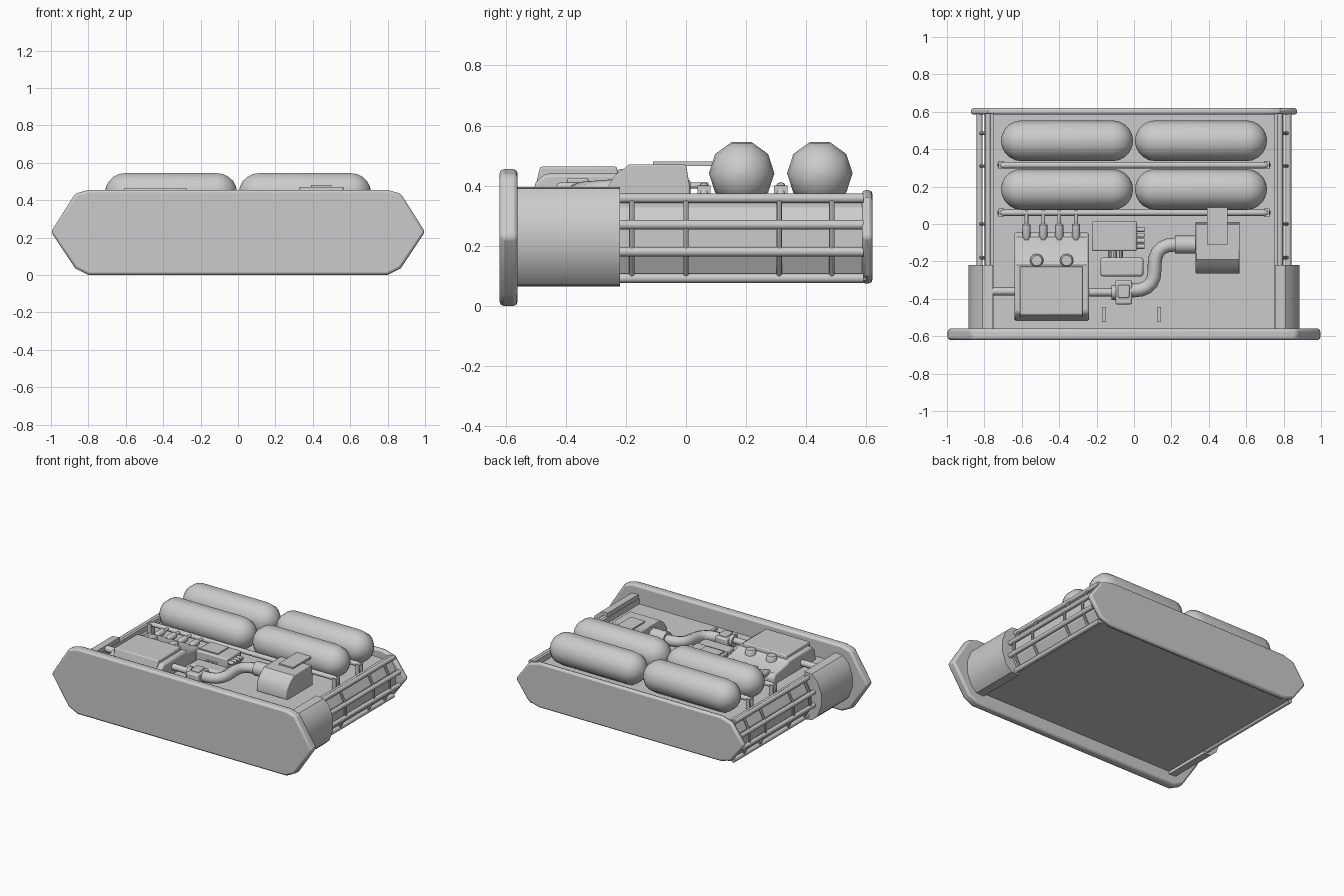
import bpy, bmesh
from math import radians, sin, cos, pi
from mathutils import Vector

if "Cube" in bpy.data.objects:
    bpy.data.objects.remove(bpy.data.objects["Cube"], do_unlink=True)

grey = bpy.data.materials.new("plain grey metal")
grey.use_nodes = True
grey.diffuse_color = (0.6, 0.6, 0.6, 1)
grey.node_tree.nodes["Principled BSDF"].inputs["Base Color"].default_value = (0.6, 0.6, 0.6, 1)


def finish(name, bm, bevel=0, smooth=35):
    bmesh.ops.recalc_face_normals(bm, faces=bm.faces[:])
    mesh = bpy.data.meshes.new(name)
    bm.to_mesh(mesh)
    bm.free()
    mesh.materials.append(grey)
    ob = bpy.data.objects.new(name, mesh)
    bpy.context.collection.objects.link(ob)
    if bevel:
        mod = ob.modifiers.new("Bevel", "BEVEL")
        mod.width, mod.segments, mod.limit_method = bevel, 2, "ANGLE"
        mod.angle_limit = radians(40)
    bpy.ops.object.select_all(action="DESELECT")
    bpy.context.view_layer.objects.active = ob
    ob.select_set(True)
    if smooth:
        bpy.ops.object.shade_smooth_by_angle(angle=radians(smooth))
    return ob


def prism(name, pts, axis, a, b, bevel=0, smooth=35):
    """Extrude a profile from a to b; points are (x, z) along y, (y, z) along x."""
    bm = bmesh.new()
    put = (lambda p, t: (p[0], t, p[1])) if axis == "y" else (lambda p, t: (t, p[0], p[1]))
    face = bm.faces.new([bm.verts.new(put(p, a)) for p in pts])
    out = bmesh.ops.extrude_face_region(bm, geom=[face])
    move = Vector(put((0, 0), b - a))
    bmesh.ops.translate(bm, vec=move, verts=[v for v in out["geom"] if isinstance(v, bmesh.types.BMVert)])
    return finish(name, bm, bevel, smooth)


def box(name, x, y, z, bevel=0):
    return prism(name, [(x[0], z[0]), (x[1], z[0]), (x[1], z[1]), (x[0], z[1])], "y", y[0], y[1], bevel)


def lathe(name, profile, start, axis, sides=12, turn=0):
    """Turn (distance, radius) points around an axis, closing both ends."""
    bm = bmesh.new()
    axis = Vector(axis).normalized()
    u = axis.orthogonal().normalized() if abs(axis.z) > 0.9 else Vector((0, 0, 1)).cross(axis).normalized()
    w = axis.cross(u)
    rings = []
    for d, r in profile:
        angles = [turn + 2 * pi * i / sides for i in range(sides)]
        rings.append([bm.verts.new(Vector(start) + axis * d + (u * cos(t) + w * sin(t)) * r) for t in angles])
    for p, q in zip(rings, rings[1:]):
        for i in range(sides):
            j = (i + 1) % sides
            bm.faces.new((p[i], p[j], q[j], q[i]))
    bm.faces.new(rings[0])
    bm.faces.new(rings[-1])
    return finish(name, bm, smooth=40)


def rod(name, a, b, r, sides=10):
    d = Vector(b) - Vector(a)
    return lathe(name, [(0, r), (d.length, r)], a, d, sides)


def pipe(name, pts, r, bend=0.05):
    """Tube along a path whose corners are rounded."""
    pts = [Vector(p) for p in pts]
    path = [pts[0]]
    for before, p, after in zip(pts, pts[1:], pts[2:]):
        a = p + (before - p).normalized() * bend
        b = p + (after - p).normalized() * bend
        for i in range(6):
            t = i / 5
            path.append(a * (1 - t) ** 2 + p * 2 * t * (1 - t) + b * t * t)
    path.append(pts[-1])
    curve = bpy.data.curves.new(name, "CURVE")
    curve.dimensions, curve.bevel_depth, curve.bevel_resolution = "3D", r, 2
    curve.use_fill_caps = True
    spline = curve.splines.new("POLY")
    spline.points.add(len(path) - 1)
    for point, co in zip(spline.points, path):
        point.co = (*co, 1)
    curve.materials.append(grey)
    ob = bpy.data.objects.new(name, curve)
    bpy.context.collection.objects.link(ob)


def mirrored(half):
    return half + [(-x, z) for x, z in reversed(half)]


# Hull, deck and end plates
DECK = 0.33
prism("hull", mirrored([(0.755, 0.085), (0.80, 0.17), (0.80, 0.28), (0.77, DECK)]), "y", -0.57, 0.60, smooth=0)
prism("front_plate", mirrored([(0.80, 0), (0.87, 0.035), (1, 0.23), (0.87, 0.435), (0.80, 0.455)]),
      "y", -0.62, -0.56, 0.014)
prism("back_plate", mirrored([(0.70, 0.075), (0.78, 0.10), (0.875, 0.23), (0.78, 0.36), (0.70, 0.385)]),
      "y", 0.585, 0.62, 0.012)

# Side shells, wall lips, rails and ribs, repeated on both sides
RAILS = [(0.775, 0.092), (0.825, 0.18), (0.825, 0.27), (0.78, 0.358)]
for s, side in ((1, "left"), (-1, "right")):
    shell = [(0.755, 0.395), (0.81, 0.39), (0.855, 0.35), (0.885, 0.27), (0.885, 0.19),
             (0.855, 0.11), (0.81, 0.07), (0.755, 0.065)]
    prism(side + "_shell", [(s * x, z) for x, z in shell], "y", -0.565, -0.22)
    box(side + "_wall_lip", sorted((s * 0.75, s * 0.772)), (-0.565, 0.59), (0.30, 0.368))
    for x, z in RAILS:
        rod(side + "_rail", (s * x, -0.25, z), (s * x, 0.59, z), 0.016)
    for y in (-0.18, 0, 0.31, 0.485):
        for (x, z), (x2, z2) in zip(RAILS, RAILS[1:]):
            rod(side + "_rib", (s * x, y, z), (s * x2, y, z2), 0.009, 8)

# Four gas tanks with rounded ends
R = 0.109
cap = [(R - R * cos(a), max(0.004, R * sin(a))) for a in [i * pi / 10 for i in range(6)]]
LENGTH = 0.706
capsule = cap + [(LENGTH - d, r) for d, r in reversed(cap)]
for x in (-0.711, 0.005):
    for y in (0.185, 0.445):
        lathe("gas_tank", capsule, (x, y, 0.441), (1, 0, 0), 10)

# Tank cradle bars bent down to the deck
for y in (0.06, 0.315):
    pipe("tank_cradle", [(-0.715, y, DECK), (-0.715, y, 0.395), (0.715, y, 0.395), (0.715, y, DECK)], 0.017, 0.03)
    for x in (-0.71, 0.71):
        box("cradle_foot", (x - 0.015, x + 0.015), (y - 0.022, y + 0.022), (DECK, 0.40))

# Engine block, cover, filler caps and injectors
prism("engine_block", [(-0.52, DECK), (-0.50, 0.41), (-0.47, 0.44), (-0.22, 0.44), (-0.20, 0.425),
                       (-0.07, 0.405), (-0.045, 0.38), (-0.045, DECK)], "x", -0.64, -0.24, 0.012)
prism("engine_cover", [(-0.50, 0.40), (-0.485, 0.463), (-0.23, 0.463), (-0.22, 0.40)], "x", -0.61, -0.275, 0.006)
for x in (-0.52, -0.36):
    lathe("filler_cap", [(0, 0.036), (0.05, 0.036), (0.06, 0.028)], (x, -0.195, 0.395), (0, 0, 1), 14)
for x in (-0.575, -0.485, -0.4, -0.31):
    lathe("injector", [(0, 0.012), (0.02, 0.022), (0.08, 0.022), (0.09, 0.01), (0.16, 0.01)],
          (x, -0.085, 0.40), (0, 1, 0))

# Drive shaft and intake pipe
rod("drive_shaft", (-0.77, -0.36, 0.37), (-0.62, -0.36, 0.37), 0.022)
rod("engine_outlet", (-0.26, -0.365, 0.385), (-0.09, -0.365, 0.385), 0.022)
box("valve_box", (-0.10, -0.01), (-0.43, -0.30), (DECK, 0.41), 0.01)
box("valve_cap", (-0.085, -0.025), (-0.395, -0.325), (0.40, 0.425), 0.006)
rod("valve_flange", (-0.12, -0.365, 0.38), (-0.095, -0.365, 0.38), 0.04)
pipe("intake_pipe", [(-0.02, -0.355, 0.375), (0.11, -0.355, 0.375), (0.11, -0.11, 0.395), (0.35, -0.11, 0.395)],
     0.037, 0.11)
rod("intake_collar", (0.22, -0.11, 0.40), (0.34, -0.11, 0.40), 0.048, 14)

# Blower housing with its flat outlet
prism("blower_housing", [(-0.265, DECK), (-0.265, 0.39), (-0.235, 0.435), (-0.19, 0.47), (0, 0.47),
                         (0.012, 0.40), (0.012, DECK)], "x", 0.33, 0.565, 0.004)
box("blower_outlet", (0.39, 0.50), (-0.11, 0.09), (0.465, 0.48))

# Control boxes, connectors and deck strips
box("control_box", (-0.225, 0.015), (-0.145, 0.015), (DECK, 0.42), 0.008)
box("control_panel", (-0.21, -0.07), (-0.12, 0), (0.415, 0.427))
for y in (-0.12, -0.09, -0.06, -0.03):
    rod("connector", (0, y, 0.39), (0.055, y, 0.39), 0.013)
for x in (-0.13, -0.10, -0.07):
    rod("box_cable", (x, -0.20, 0.37), (x, -0.12, 0.37), 0.01, 8)
box("relay_box", (-0.18, 0.05), (-0.28, -0.18), (DECK, 0.39), 0.012)
for x in (-0.16, 0.135):
    box("deck_strip", (x - 0.01, x + 0.01), (-0.525, -0.445), (DECK, 0.345))
